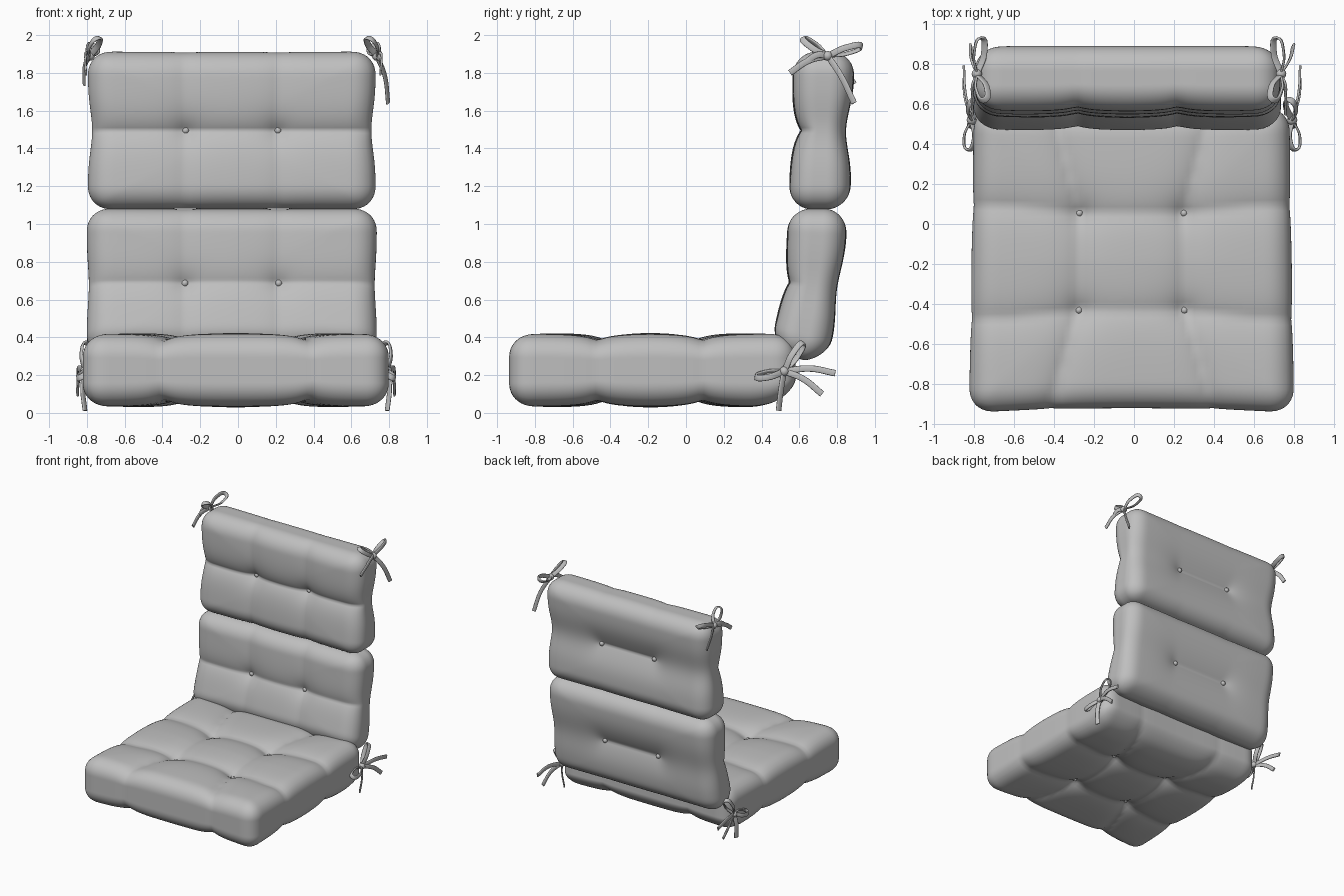
import bpy, bmesh, math
from mathutils import Vector

if "Cube" in bpy.data.objects:
    bpy.data.objects.remove(bpy.data.objects["Cube"])

fabric = bpy.data.materials.new("grey fabric")
fabric.diffuse_color = (0.52, 0.52, 0.52, 1)
fabric.use_nodes = True
fabric.node_tree.nodes["Principled BSDF"].inputs["Base Color"].default_value = fabric.diffuse_color


def add(name, mesh):
    mesh.materials.clear()
    mesh.materials.append(fabric)
    for p in mesh.polygons:
        p.use_smooth = True
    ob = bpy.data.objects.new(name, mesh)
    bpy.context.collection.objects.link(ob)
    return ob


def puff(p, half, ca, rows, depth):
    """Round a box point, then pinch it along the tufting creases."""
    r, seat = 0.13, len(rows) > 1
    inner = Vector([max(-(h - r), min(h - r, v)) for v, h in zip(p, half)])
    d = p - inner
    n = sum(abs(v) ** 2.2 for v in d) ** (1 / 2.2)
    if n > 1e-6:
        d *= r / n
    a, b, c = inner + d
    fan = max(0, (abs(b) - 0.25) / 0.5) * 0.13 if seat else 0
    out = max(0, abs(a) - ca)
    da = abs(abs(a) - ca - fan)
    db = min(abs(b - q * (1 + 0.12 * min(1, out * 3))) for q in rows)
    ga, gb = math.exp(-da / 0.07), math.exp(-db / 0.085)
    soft = math.exp(-(db / 0.15) ** 2)
    button = math.exp(-math.hypot(abs(a) - ca, min(abs(b - q) for q in rows)) / 0.06)
    dent = depth[0] * ga + depth[1] * gb + depth[2] * button
    if not seat and c < 0:
        # rear of the back cushions: one soft hollow between the buttons
        dent = 0.6 * depth[1] * soft + 0.045 * math.exp(-math.hypot(out, db) / 0.09)
    edge = max(abs(a) / half[0], abs(b) / half[1]) ** 4
    c *= 1 - (dent + 0.015 * edge) / half[2]
    a *= 1 - depth[3] * (gb if seat else soft)
    b *= 1 - 0.03 * (1 - (a / half[0]) ** 2) * (1 if seat else 0.2) - 0.008 * ga
    return a, b, c


def cushion(name, half, ca, rows, depth, place):
    bm = bmesh.new()
    bmesh.ops.create_cube(bm, size=2)
    bmesh.ops.subdivide_edges(bm, edges=bm.edges[:], cuts=55, use_grid_fill=True)
    for v in bm.verts:
        p = Vector([x * h for x, h in zip(v.co, half)])
        v.co = place(*puff(p, half, ca, rows, depth))
    bmesh.ops.recalc_face_normals(bm, faces=bm.faces[:])
    me = bpy.data.meshes.new(name)
    bm.to_mesh(me)
    bm.free()
    add(name, me)
    # buttons on both sides of the cushion
    bm = bmesh.new()
    for a in (-ca, ca):
        for b in rows:
            for s in (-1, 1):
                q = puff(Vector((a, b, s * half[2])), half, ca, rows, depth)
                geo = bmesh.ops.create_uvsphere(bm, u_segments=12, v_segments=8, radius=0.019)
                bmesh.ops.translate(bm, verts=geo["verts"],
                                    vec=place(q[0], q[1], q[2] + s * 0.008))
    me = bpy.data.meshes.new(name + "_buttons")
    bm.to_mesh(me)
    bm.free()
    add(name + "_buttons", me)


def place_seat(a, b, c):
    # underside rises towards the rear edge
    if c < 0:
        c *= 1 - 0.35 * (max(0, b - 0.5) / 0.25) ** 2
    return Vector((a * (1 - 0.02 * b) - 0.012, b - 0.178, c + 0.226))


def place_upper(a, b, c):
    return Vector((a - 0.033, 0.718 + 0.03 * b - c, 1.495 + b))


def place_lower(a, b, c):
    # spine bends forward towards the seat, lower end tapers
    c *= 1 - 0.3 * (max(0, -0.24 - b) / 0.16) ** 2
    z = 0.685 + b
    drop = 1.08 - z
    t = Vector((0, 0.36 * drop, 1)).normalized()
    return Vector((a - 0.033, 0.695 - 0.17 * drop ** 2, z)) + Vector((0, -t.z, t.y)) * c


cushion("seat", (0.80, 0.765, 0.2), 0.265, (0.24, -0.262), (0.035, 0.035, 0.03, 0.01), place_seat)
cushion("back_upper", (0.762, 0.418, 0.168), 0.252, (0.0,), (0.022, 0.055, 0.03, 0.03), place_upper)
cushion("back_lower", (0.768, 0.397, 0.162), 0.252, (-0.01,), (0.022, 0.038, 0.03, 0.015), place_lower)


def bow(name, knot, loops, tails, side):
    knot = Vector(knot)
    cu = bpy.data.curves.new(name, "CURVE")
    cu.dimensions = "3D"
    cu.bevel_depth = 0.006
    cu.extrude = 0.011
    cu.bevel_resolution = 1
    cu.resolution_u = 6
    cu.use_fill_caps = True
    paths = []
    for t in loops:
        t = Vector((t[0] * side, t[1], t[2]))
        n = Vector((side * 0.3, -t.z, t.y)).normalized() * 0.03
        paths.append([knot, knot + t * 0.6 + n, knot + t, knot + t * 0.6 - n, knot])
    for t in tails:
        t = Vector((t[0] * side, t[1], t[2]))
        paths.append([knot, knot + t * 0.5 + Vector((side * 0.012, 0, 0.02)), knot + t])
    for path in paths:
        sp = cu.splines.new("BEZIER")
        sp.bezier_points.add(len(path) - 1)
        for bp, co in zip(sp.bezier_points, path):
            bp.co = co
            bp.handle_left_type = bp.handle_right_type = "AUTO"
    tmp = bpy.data.objects.new(name + "_curve", cu)
    bpy.context.collection.objects.link(tmp)
    dg = bpy.context.evaluated_depsgraph_get()
    me = bpy.data.meshes.new_from_object(tmp.evaluated_get(dg))
    bpy.data.objects.remove(tmp)
    # knot in the middle
    bm = bmesh.new()
    bm.from_mesh(me)
    geo = bmesh.ops.create_uvsphere(bm, u_segments=12, v_segments=8, radius=0.026)
    bmesh.ops.translate(bm, verts=geo["verts"], vec=knot)
    bm.to_mesh(me)
    bm.free()
    add(name, me)


# tie ribbons at the top corners and at the seat's rear corners
for side, tag, xt, xs in ((1, "right", 0.735, 0.79), (-1, "left", -0.785, -0.81)):
    bow("top_ribbon_" + tag, (xt, 0.75, 1.89),
        [(-0.04, -0.13, 0.095), (-0.02, 0.18, 0.05)],
        [(0.02, -0.2, -0.09), (0.06 if side > 0 else 0.03, 0.14, -0.25 if side > 0 else -0.15),
         (0.02, -0.11, -0.03)], side)
    bow("seat_ribbon_" + tag, (xs, 0.52, 0.22),
        [(-0.01, 0.10, 0.15), (0.02, -0.15, -0.03)],
        [(0.04, 0.27, -0.01), (0.04, 0.2, -0.12), (0.0, -0.03, -0.208)], side)
